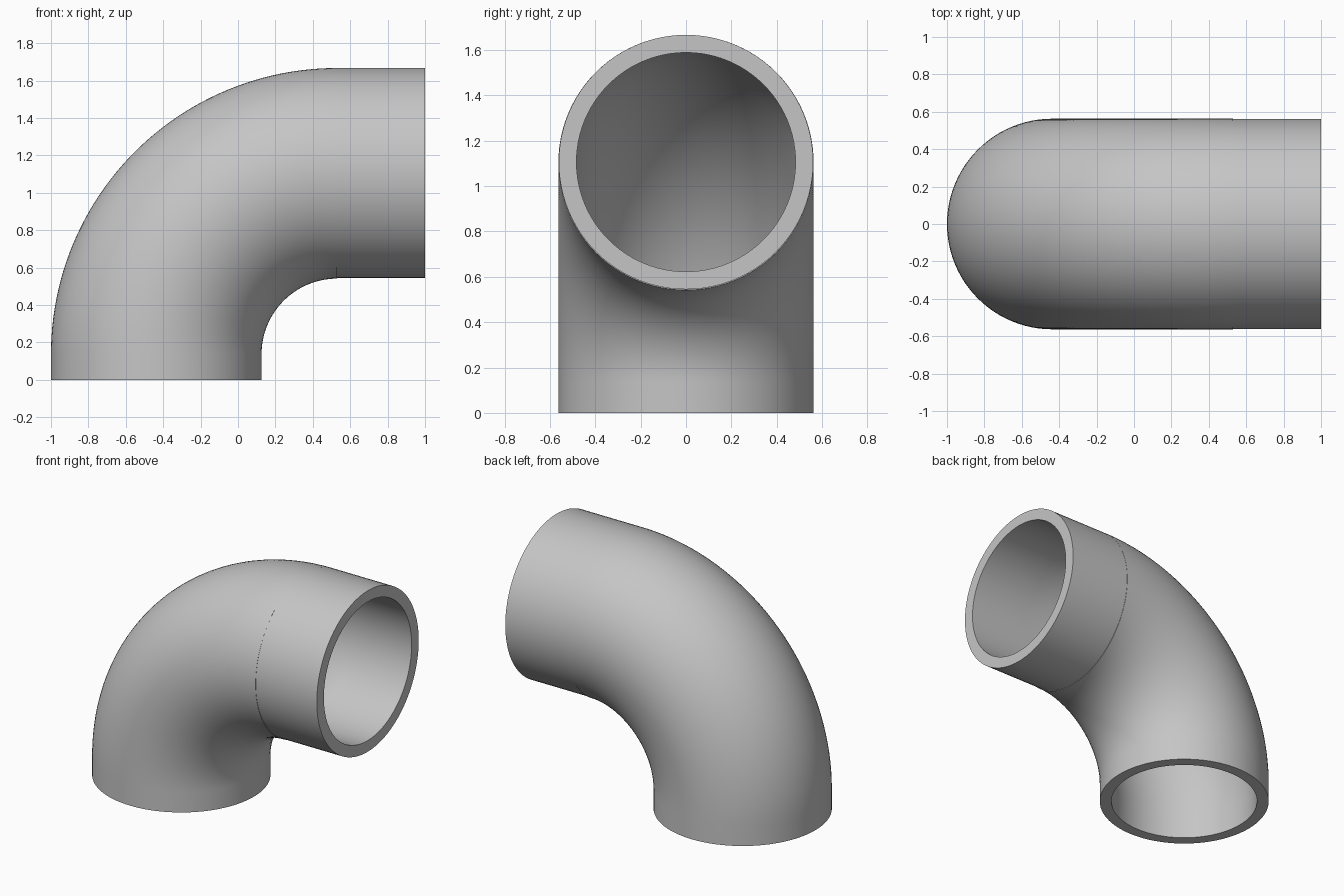
import bpy, bmesh
from math import pi, sin, cos, radians
from mathutils import Vector

cube = bpy.data.objects.get("Cube")
if cube:
    bpy.data.objects.remove(cube, do_unlink=True)

SIDES = 96
WALL = 0.078

grey = bpy.data.materials.new("pipe grey")
grey.use_nodes = True
colour = (0.56, 0.56, 0.56, 1)
grey.diffuse_color = colour
grey.node_tree.nodes["Principled BSDF"].inputs["Base Color"].default_value = colour


def hollow_tube(name, stations, radius):
    """Sweep a ring-shaped section along (centre, direction angle) stations in the XZ plane."""
    bm = bmesh.new()

    def loop(centre, angle, r):
        across = Vector((-cos(angle), 0, sin(angle)))
        side = Vector((0, 1, 0))
        steps = [2 * pi * i / SIDES for i in range(SIDES)]
        return [bm.verts.new(centre + across * r * cos(t) + side * r * sin(t)) for t in steps]

    def bridge(a, b):
        for i in range(SIDES):
            j = (i + 1) % SIDES
            bm.faces.new((a[i], a[j], b[j], b[i]))

    outer = [loop(c, a, radius) for c, a in stations]
    inner = [loop(c, a, radius - WALL) for c, a in stations]
    for skin in (outer, inner):
        for a, b in zip(skin, skin[1:]):
            bridge(a, b)
    # Flat rims at both ends
    bridge(outer[0], inner[0])
    bridge(outer[-1], inner[-1])
    bmesh.ops.recalc_face_normals(bm, faces=bm.faces)
    mesh = bpy.data.meshes.new(name)
    bm.to_mesh(mesh)
    bm.free()
    mesh.materials.append(grey)
    obj = bpy.data.objects.new(name, mesh)
    bpy.context.collection.objects.link(obj)
    bpy.ops.object.select_all(action="DESELECT")
    obj.select_set(True)
    bpy.context.view_layer.objects.active = obj
    bpy.ops.object.shade_smooth_by_angle(angle=radians(30))
    return obj


# Elbow: short upright foot followed by a quarter-turn bend
pivot = Vector((0.53, 0, 0.137))
bend_radius = 0.967
ARC_STEPS = 48
path = [(Vector((pivot.x - bend_radius, 0, 0)), 0)]
for i in range(ARC_STEPS + 1):
    a = pi / 2 * i / ARC_STEPS
    path.append((pivot + bend_radius * Vector((-cos(a), 0, sin(a))), a))
hollow_tube("elbow_bend", path, 0.563)

# Straight outlet, a hair narrower than the elbow
outlet_z = 1.106
ends = [(Vector((x, 0, outlet_z)), pi / 2) for x in (0.53, 1.0)]
hollow_tube("straight_outlet", ends, 0.561)
